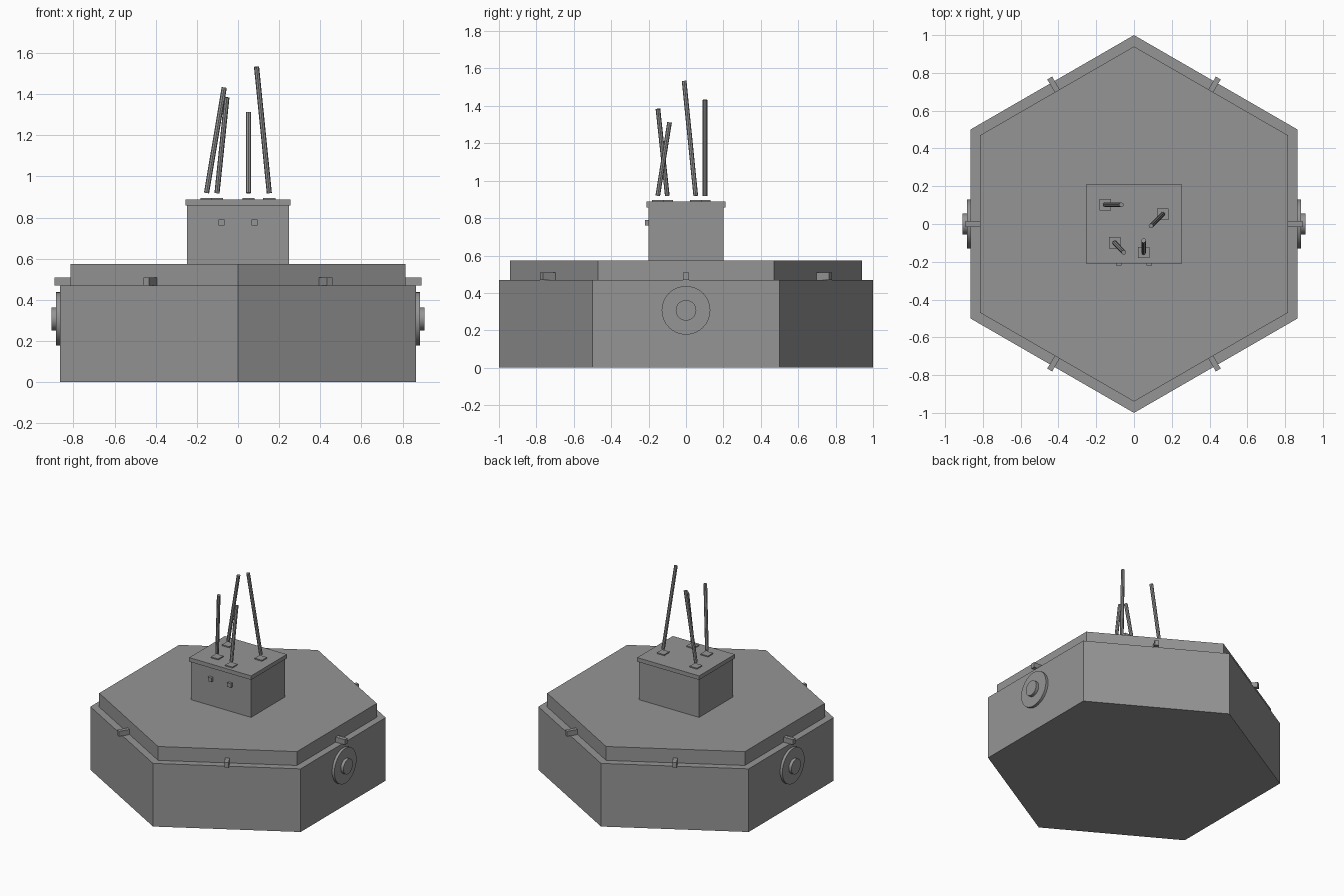
import bpy
import math
from mathutils import Vector

if "Cube" in bpy.data.objects:
    bpy.data.objects.remove(bpy.data.objects["Cube"], do_unlink=True)

grey = bpy.data.materials.new("plain grey")
grey.use_nodes = True
grey.diffuse_color = (0.3, 0.3, 0.3, 1)
grey.node_tree.nodes["Principled BSDF"].inputs["Base Color"].default_value = (0.3, 0.3, 0.3, 1)


def finish(name):
    obj = bpy.context.object
    obj.name = name
    obj.data.materials.append(grey)
    return obj


def box(name, centre, size, turn=0):
    bpy.ops.mesh.primitive_cube_add(size=1, location=centre, rotation=(0, 0, turn))
    obj = finish(name)
    obj.scale = size
    return obj


def rod(name, start, end, radius, sides):
    start, end = Vector(start), Vector(end)
    axis = end - start
    bpy.ops.mesh.primitive_cylinder_add(
        vertices=sides, radius=radius, depth=axis.length, location=(start + end) / 2,
        rotation=axis.to_track_quat("Z", "Y").to_euler())
    return finish(name)


# Hexagonal hull and its slightly smaller lid, corners towards front and back
for name, radius, low, high in (("hull", 1, 0, 0.47), ("lid", 0.94, 0.47, 0.573)):
    bpy.ops.mesh.primitive_cylinder_add(vertices=6, radius=radius, depth=high - low,
                                        location=(0, 0, (low + high) / 2))
    finish(name)

# One latch in the middle of each lid edge
for i in range(6):
    a = math.radians(60 * i)
    box("latch_%d" % (i + 1), (0.85 * math.cos(a), 0.85 * math.sin(a), 0.489),
        (0.085, 0.03, 0.038), a)

# Round ports on both sides
for side, s in (("left", 1), ("right", -1)):
    for part, radius, reach in (("port_plate", 0.13, 0.885), ("port_hub", 0.055, 0.907)):
        rod(side + "_" + part, (s * 0.85, 0, 0.307), (s * reach, 0, 0.307), radius, 32)
        bpy.ops.object.shade_smooth_by_angle()

# Tower with its cap and two small front lamps
box("tower", (0, 0, 0.715), (0.495, 0.4, 0.29))
box("tower_cap", (0, 0, 0.873), (0.51, 0.42, 0.03))
for side, x in (("left", 0.08), ("right", -0.08)):
    box(side + "_lamp", (x, -0.205, 0.775), (0.03, 0.03, 0.03))

# Leaning antennas, each over a square pad
antennas = (
    ((-0.153, 0.102), (-0.067, 0.102, 1.432)),
    ((-0.102, -0.1), (-0.054, -0.15, 1.384)),
    ((0.152, 0.052), (0.09, -0.01, 1.533)),
    ((0.051, -0.151), (0.051, -0.088, 1.312)),
)
for i, (foot, tip) in enumerate(antennas, 1):
    box("antenna_pad_%d" % i, (*foot, 0.888), (0.06, 0.06, 0.016))
    rod("antenna_%d" % i, (*foot, 0.919), tip, 0.0125, 8)
